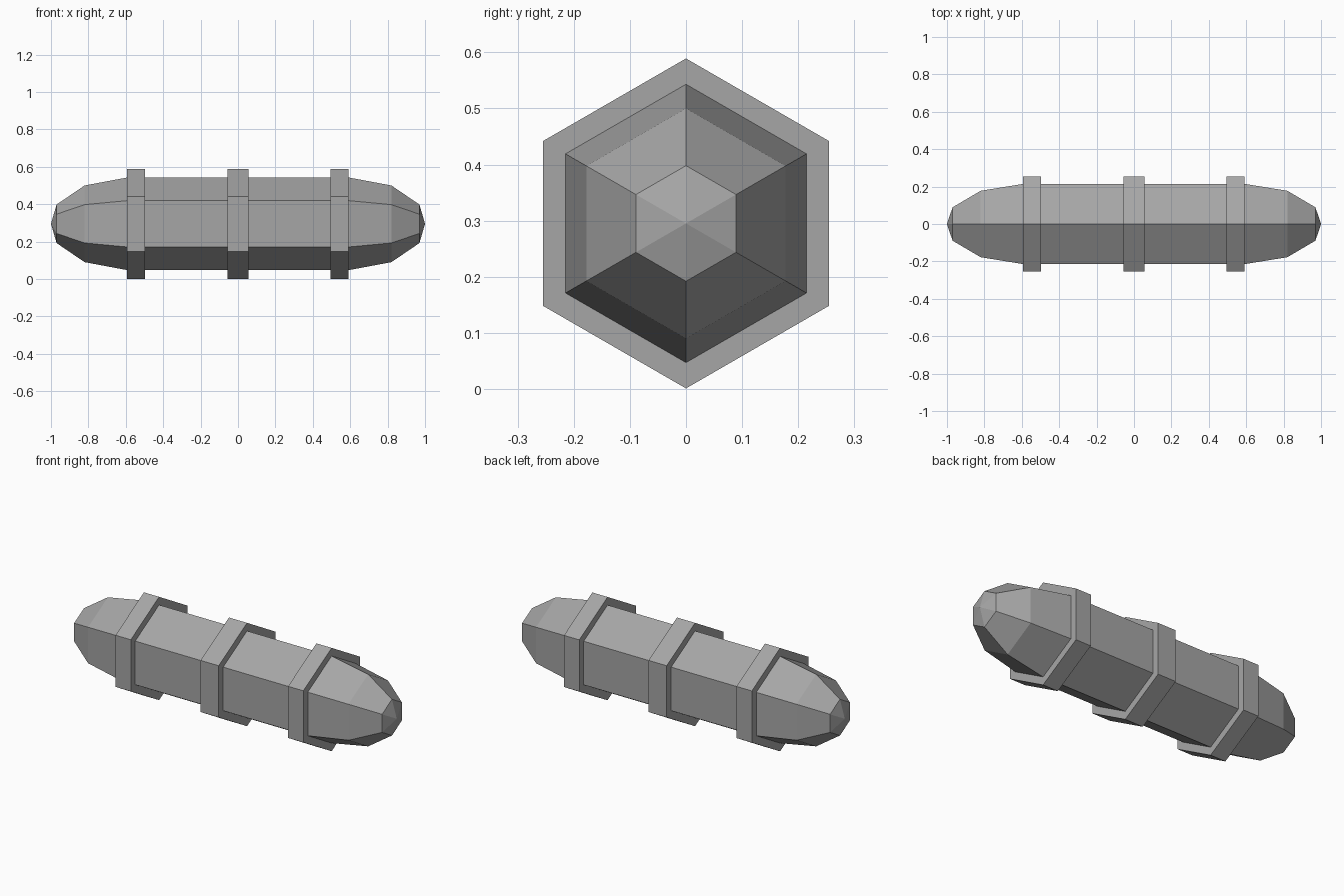
import bpy
import bmesh
from math import cos, sin, pi

cube = bpy.data.objects.get("Cube")
if cube:
    bpy.data.objects.remove(cube, do_unlink=True)

SIDES = 6
AXIS_Z = 0.295

grey = bpy.data.materials.new("mid grey")
colour = (0.38, 0.38, 0.38, 1)
grey.diffuse_color = colour
grey.use_nodes = True
for node in grey.node_tree.nodes:
    if node.type == "BSDF_PRINCIPLED":
        node.inputs["Base Color"].default_value = colour


def hex_lathe(name, profile):
    """Spin (x, radius) points into a six-sided solid along x, closing both ends."""
    bm = bmesh.new()
    rings = []
    for x, r in profile:
        if r == 0:
            rings.append([bm.verts.new((x, 0, AXIS_Z))] * SIDES)
        else:
            angles = [2 * pi * i / SIDES for i in range(SIDES)]
            rings.append([bm.verts.new((x, r * sin(a), AXIS_Z + r * cos(a))) for a in angles])
    for a, b in zip(rings, rings[1:]):
        for i in range(SIDES):
            j = (i + 1) % SIDES
            corners = dict.fromkeys((a[i], a[j], b[j], b[i]))
            bm.faces.new(list(corners))
    for ring in (rings[0], rings[-1]):
        if len(set(ring)) == SIDES:
            bm.faces.new(ring)
    bmesh.ops.recalc_face_normals(bm, faces=bm.faces)
    mesh = bpy.data.meshes.new(name)
    bm.to_mesh(mesh)
    bm.free()
    mesh.materials.append(grey)
    obj = bpy.data.objects.new(name, mesh)
    bpy.context.collection.objects.link(obj)
    return obj


# Capsule body with tapered faceted ends
half = [(0.59, 0.248), (0.82, 0.205), (0.97, 0.103), (1.0, 0)]
hex_lathe("capsule_body", [(-x, r) for x, r in reversed(half)] + half)

# Raised bands around the body
for name, centre, width in (("right_band", -0.545, 0.096),
                            ("middle_band", 0, 0.114),
                            ("left_band", 0.542, 0.096)):
    hex_lathe(name, [(centre - width / 2, 0.294), (centre + width / 2, 0.294)])
